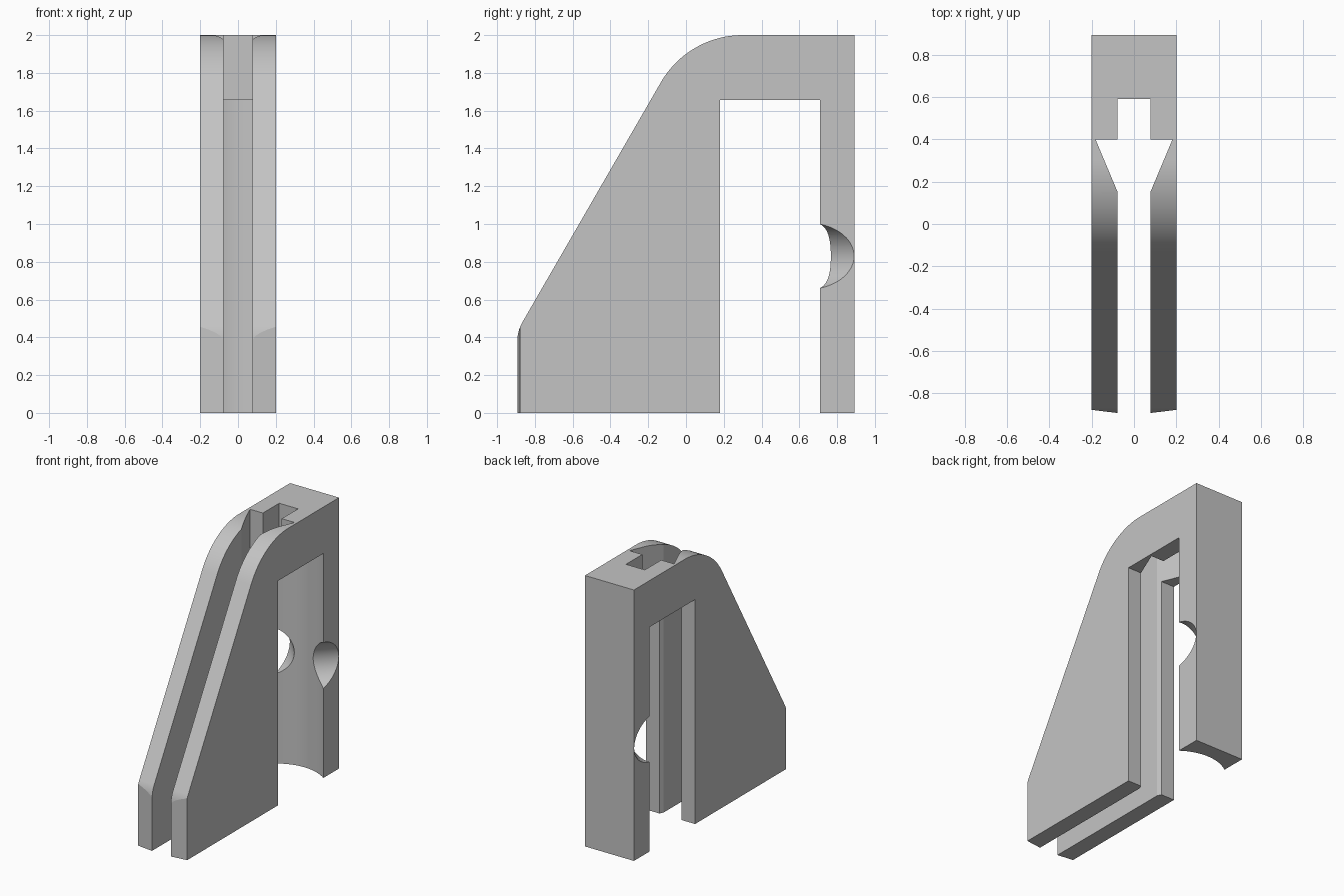
import bpy, bmesh, math
from math import sin, cos, radians, asin
from mathutils import Matrix

cube = bpy.data.objects.get("Cube")
if cube:
    bpy.data.objects.remove(cube)

HALF = 0.2          # half width of the bracket
SLOT = 0.077        # half width of the slot
POLE_Y = 0.441      # centre of the round seat
POLE_R = 0.335


def grey_material():
    mat = bpy.data.materials.new("plain grey")
    mat.use_nodes = True
    col = (0.55, 0.55, 0.55, 1)
    mat.diffuse_color = col
    mat.node_tree.nodes["Principled BSDF"].inputs["Base Color"].default_value = col
    return mat


def arc(cy, cz, r, a0, a1, n):
    return [(cy + r * cos(radians(a0 + (a1 - a0) * i / n)),
             cz + r * sin(radians(a0 + (a1 - a0) * i / n))) for i in range(n + 1)]


def finish(name, bm):
    bmesh.ops.recalc_face_normals(bm, faces=bm.faces)
    mesh = bpy.data.meshes.new(name)
    bm.to_mesh(mesh)
    bm.free()
    ob = bpy.data.objects.new(name, mesh)
    bpy.context.collection.objects.link(ob)
    return ob


def prism(name, points, offset):
    """Extrude a closed outline of 3D points by an offset vector."""
    bm = bmesh.new()
    face = bm.faces.new([bm.verts.new(p) for p in points])
    new = bmesh.ops.extrude_face_region(bm, geom=[face])["geom"]
    bmesh.ops.translate(bm, vec=offset,
                        verts=[v for v in new if isinstance(v, bmesh.types.BMVert)])
    return finish(name, bm)


def plan_prism(name, outline, z0, z1):
    return prism(name, [(x, y, z0) for x, y in outline], (0, 0, z1 - z0))


# Bracket body: side profile with a rounded toe and shoulder
profile = [(0.893, 0), (0.893, 2)]
profile += arc(0.3, 1.5, 0.5, 90, 150, 28)
profile += arc(-0.693, 0.38, 0.2, 150, 180, 10)
profile += [(-0.893, 0)]
body = prism("bracket_body", [(-HALF, y, z) for y, z in profile], (2 * HALF, 0, 0))

# Slot with a dovetail flare, open at the front
side = [(SLOT, -1.1), (SLOT, 0.15), (0.182, 0.4), (SLOT, 0.4), (SLOT, 0.59)]
cutters = [plan_prism("slot_cutter", side + [(-x, y) for x, y in reversed(side)], -0.1, 2.1)]

# Window under the top, with a round seat in the rear column
half_angle = math.degrees(asin(HALF / POLE_R))
seat = arc(0, POLE_Y, POLE_R, 90 - half_angle, 90 + half_angle, 24)
seat_y = seat[0][1]
window = [(-0.3, seat_y), (-0.3, 0.18), (0.3, 0.18), (0.3, seat_y)] + seat
cutters.append(plan_prism("window_cutter", window, -0.1, 1.657))

for s in (-1, 1):
    # Slightly angled front ends
    bevel = [(s * 0.07, -0.894), (s * 0.21, -0.877), (s * 0.21, -1), (s * 0.07, -1)]
    cutters.append(plan_prism("toe_cutter", bevel, -0.1, 1))
    # Diagonal tie holes through the edges of the rear column
    bm = bmesh.new()
    bmesh.ops.create_cone(bm, cap_ends=True, segments=64, radius1=0.176,
                          radius2=0.176, depth=0.7)
    bmesh.ops.transform(bm, verts=bm.verts,
                        matrix=Matrix.Translation((0, POLE_Y, 0.83))
                        @ Matrix.Rotation(radians(-45 * s), 4, "Z")
                        @ Matrix.Rotation(radians(-90), 4, "X")
                        @ Matrix.Translation((0, 0, 0.36)))
    cutters.append(finish("tie_hole_cutter", bm))

# Cut the body
bpy.ops.object.select_all(action="DESELECT")
body.select_set(True)
bpy.context.view_layer.objects.active = body
for c in cutters:
    c.hide_render = True
    mod = body.modifiers.new("cut", "BOOLEAN")
    mod.operation = "DIFFERENCE"
    mod.solver = "EXACT"
    mod.object = c
    bpy.ops.object.modifier_apply(modifier=mod.name)
for c in cutters:
    bpy.data.objects.remove(c)

body.data.materials.clear()
body.data.materials.append(grey_material())
for poly in body.data.polygons:
    poly.material_index = 0
bpy.ops.object.shade_smooth_by_angle(angle=radians(6))
weighted = body.modifiers.new("clean_normals", "WEIGHTED_NORMAL")
weighted.keep_sharp = True
